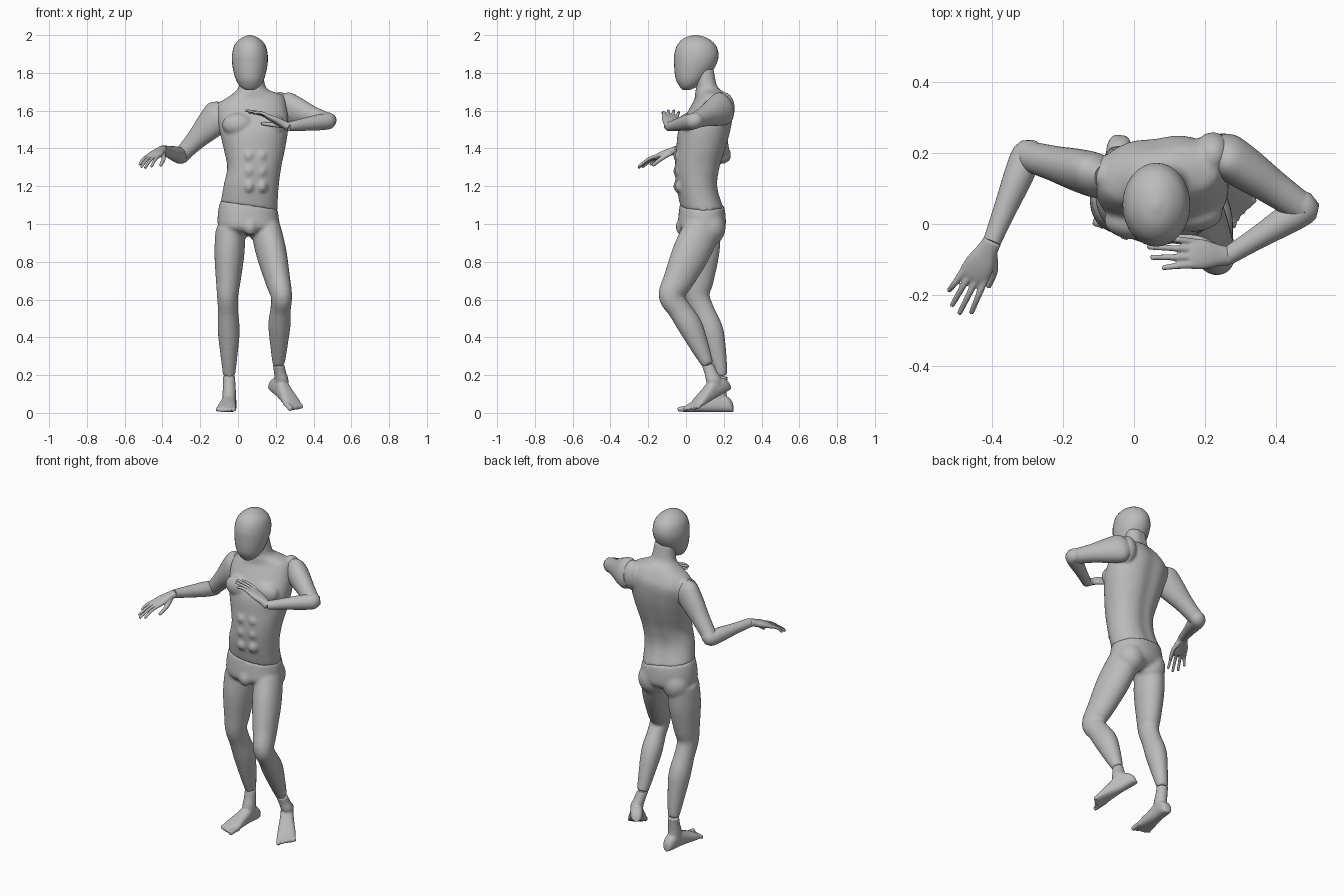
import bpy
import bmesh
import math
from mathutils import Vector, Matrix

cube = bpy.data.objects.get("Cube")
if cube:
    bpy.data.objects.remove(cube, do_unlink=True)

grey = bpy.data.materials.new("matte grey")
grey.use_nodes = True
COLOUR = (0.5, 0.5, 0.5, 1)
grey.diffuse_color = COLOUR
for node in grey.node_tree.nodes:
    if node.type == 'BSDF_PRINCIPLED':
        node.inputs["Base Color"].default_value = COLOUR
        node.inputs["Roughness"].default_value = 0.6

X, Z = Vector((1, 0, 0)), Vector((0, 0, 1))


def spline(rows, steps):
    """Smooth curve through rows of numbers."""
    out = []
    for i in range(len(rows) - 1):
        a, b, c, d = (rows[max(i - 1, 0)], rows[i], rows[i + 1], rows[min(i + 2, len(rows) - 1)])
        for k in range(steps):
            t = k / steps
            out.append([q + t / 2 * (r - p + t * (2 * p - 5 * q + 4 * r - s + t * (3 * (q - r) + s - p)))
                        for p, q, r, s in zip(a, b, c, d)])
    out.append(list(rows[-1]))
    return out


def loft(bm, rows, ref, axis=None, power=1.0, groove=0.0, sides=32, steps=5):
    """Skin oval sections: x, y, z, half width along ref, half depth, optional tilt."""
    rows = spline(rows, steps)
    centres = [Vector(r[:3]) for r in rows]
    rings = []
    for i, r in enumerate(rows):
        run = axis or (centres[min(i + 1, len(rows) - 1)] - centres[max(i - 1, 0)]).normalized()
        u = (ref + Z * (r[5] if len(r) > 5 else 0)).normalized()
        v = run.cross(u).normalized()
        ring = []
        for k in range(sides):
            ang = math.tau * k / sides
            c, s = math.cos(ang), math.sin(ang)
            w = math.copysign(abs(c) ** power, c) * max(r[3], 0.003)
            d = math.copysign(abs(s) ** power, s) * max(r[4], 0.003)
            if s > 0:
                d *= 1 - groove * math.exp(-(c / 0.22) ** 2)
            ring.append(bm.verts.new(centres[i] + u * w + v * d))
        rings.append(ring)
    for lo, hi in zip(rings, rings[1:]):
        for k in range(sides):
            n = (k + 1) % sides
            bm.faces.new((lo[k], lo[n], hi[n], hi[k]))
    bm.faces.new(rings[0])
    bm.faces.new(rings[-1])


def blob(bm, centre, size):
    bmesh.ops.create_uvsphere(bm, u_segments=24, v_segments=16, radius=1,
                              matrix=Matrix.Translation(centre) @ Matrix.Diagonal((*size, 1)))


def digit(bm, points, r0, r1, ref):
    """Rounded finger or toe through a few points."""
    points = [Vector(p) for p in points]
    end = (points[-1] - points[-2]).normalized()
    rows = [(*p, r0 + (r1 - r0) * i / (len(points) - 1),) * 1 for i, p in enumerate(points)]
    rows = [(*r, r[3]) for r in rows]
    rows.append((*(points[-1] + end * r1 * 0.7), r1 * 0.65, r1 * 0.65))
    loft(bm, rows, ref, sides=12, steps=3)


def limb(bm, a, b, c, profile):
    """Two bone limb; profile rows: place (0 root, 1 joint, 2 end), width, depth, shift."""
    a, b, c = Vector(a), Vector(b), Vector(c)
    hinge = (b - a).cross(c - b).normalized()
    rows = []
    for t, w, d, shift in profile:
        p = a.lerp(b, t) if t <= 1 else b.lerp(c, t - 1)
        front = ((b - a) if t <= 1 else (c - b)).normalized().cross(hinge)
        rows.append((*(p + front * shift), w, d))
    loft(bm, rows, hinge)


def finish(name, bm, voxel=None, smooth=4):
    bmesh.ops.recalc_face_normals(bm, faces=bm.faces)
    me = bpy.data.meshes.new(name)
    bm.to_mesh(me)
    bm.free()
    me.materials.append(grey)
    ob = bpy.data.objects.new(name, me)
    bpy.context.scene.collection.objects.link(ob)
    bpy.ops.object.select_all(action='DESELECT')
    ob.select_set(True)
    bpy.context.view_layer.objects.active = ob
    bpy.ops.object.shade_smooth_by_angle(angle=math.radians(50))
    if voxel:
        mod = ob.modifiers.new("blend", 'REMESH')
        mod.mode = 'VOXEL'
        mod.voxel_size = voxel
        mod.use_smooth_shade = True
        mod = ob.modifiers.new("soften", 'SMOOTH')
        mod.factor = 0.5
        mod.iterations = smooth
    return ob


# Head: smooth featureless egg with a narrow jaw
bm = bmesh.new()
loft(bm, [(.063, .05, 2, .006, .008), (.063, .052, 1.985, .045, .06), (.063, .055, 1.95, .08, .1),
          (.063, .055, 1.9, .094, .117), (.063, .05, 1.85, .094, .113), (.063, .037, 1.8, .085, .097),
          (.063, .025, 1.76, .072, .077), (.063, .012, 1.727, .05, .045), (.063, .002, 1.71, .022, .02)],
     X, axis=Z)
finish("head", bm)

# Torso and neck: turned and tilted, with chest, stomach and spine relief
TURN = Vector((1, .13, 0))
bm = bmesh.new()
loft(bm, [(.058, .085, 1.092, .152, .114, -.15), (.07, .058, 1.2, .145, .108, -.08),
          (.086, .061, 1.3, .143, .118, 0), (.088, .08, 1.4, .163, .13, .04),
          (.085, .1, 1.5, .182, .138, .08), (.072, .13, 1.6, .188, .118, .11),
          (.07, .135, 1.66, .168, .09, .12), (.073, .125, 1.695, .105, .076, .08),
          (.075, .11, 1.73, .07, .056, 0), (.07, .095, 1.82, .062, .052, 0)],
     TURN, axis=Z, power=.92, groove=.07, sides=48)
blob(bm, (.222, .195, 1.612), (.055, .064, .088))
blob(bm, (-.082, .137, 1.575), (.052, .056, .078))
for side in (-1, 1):
    blob(bm, Vector((.083, .02, 1.525)) + TURN * .082 * side, (.085, .053, .062))
    for row in range(3):
        z = 1.2 + .08 * row
        blob(bm, Vector((.092, -.03, z)) + TURN * .034 * side, (.031, .033, .036))
finish("torso", bm, .009)

# Hips and legs, blended into one skin
LEG = [(0, .078, .1, 0), (.35, .079, .101, 0), (.75, .066, .082, 0), (1, .056, .066, 0),
       (1.2, .053, .062, -.005), (1.45, .058, .066, -.015), (1.75, .045, .05, -.008), (2, .032, .031, 0)]
ANKLES = {"left": (.215, .115, .255), "right": (-.047, .19, .195)}
bm = bmesh.new()
loft(bm, [(.058, .085, 1.1, .154, .116, -.15), (.055, .085, 1.04, .163, .124, -.1),
          (.058, .083, .98, .16, .122, 0), (.06, .085, .945, .1, .08, 0)],
     TURN, axis=Z, power=.92)
limb(bm, (.148, .085, .97), (.23, -.08, .62), ANKLES["left"], LEG)
limb(bm, (-.04, .085, .97), (-.055, .06, .62), ANKLES["right"], LEG)
blob(bm, (.135, .125, .98), (.083, .085, .092))
blob(bm, (-.022, .12, .98), (.08, .082, .092))
blob(bm, (.065, -.022, .985), (.036, .032, .045))
finish("hips_and_legs", bm, .01)

# Arms
ARM = [(-.15, .06, .04, 0), (0, .088, .06, 0), (.25, .078, .06, 0), (.6, .055, .05, 0), (.9, .044, .044, 0),
       (1, .043, .043, 0), (1.25, .042, .041, 0), (1.6, .034, .032, 0), (2, .024, .026, 0)]
WRISTS = {"left": (.265, -.09, 1.515), "right": (-.4, -.05, 1.392)}
for name, shoulder, elbow in (("left", (.258, .195, 1.612), (.478, .042, 1.545)),
                              ("right", (-.1, .135, 1.575), (-.302, .192, 1.362))):
    bm = bmesh.new()
    limb(bm, shoulder, elbow, WRISTS[name], ARM)
    finish(name + "_arm", bm)


def hand(name, tip, thumb_side):
    """Palm, four fingers and a dropped thumb."""
    wrist = Vector(WRISTS[name])
    reach = Vector(tip) - wrist
    f = reach.normalized()
    s = Vector(thumb_side)
    s = (s - f * s.dot(f)).normalized()
    n = f.cross(s)
    if n.z < 0:
        n = -n

    def at(t, side, up):
        return wrist + reach * t + s * side + n * up

    bm = bmesh.new()
    loft(bm, [(*at(t, 0, up), w, d) for t, up, w, d in
              ((-.02, 0, .026, .022), (.12, .003, .03, .02), (.3, .006, .041, .018),
               (.46, .006, .043, .014), (.54, .004, .036, .009))], s, power=.85)
    for side, length in ((.033, .93), (.011, 1), (-.011, .96), (-.032, .82)):
        digit(bm, [at(.42, side, .006), at(.65, side * 1.15, .008), at(length - .03, side * 1.3, -.008)],
              .0105, .0075, s)
    digit(bm, [at(.12, .016, -.004), at(.32, .043, -.018), at(.55, .05, -.034)], .015, .009, s)
    finish(name + "_hand", bm, .004, 3)


hand("left", (.04, -.078, 1.612), (0, 1, -.1))
hand("right", (-.507, -.25, 1.305), (.88, -.46, 0))


def foot(name, heel, toe, inner):
    """Sole wedge, ankle and five toes; inner is the big toe direction on x."""
    heel, toe = Vector(heel), Vector(toe)
    run = toe - heel
    f = run.normalized()
    s = Z.cross(f).normalized()
    n = f.cross(s)
    if s.x * inner < 0:
        s = -s

    def at(t, side, up):
        return heel + run * t + s * side + n * up

    bm = bmesh.new()
    loft(bm, [(*at(t, 0, h * .5), w, h * .5) for t, w, h in
              ((0, .014, .035), (.03, .026, .06), (.12, .035, .085), (.3, .036, .1), (.5, .042, .076),
               (.7, .05, .052), (.84, .048, .033), (.9, .04, .022))], s, axis=f, power=.8)
    ankle = Vector(ANKLES[name])
    loft(bm, [(*p, w, d) for p, w, d in
              ((ankle, .032, .031), (ankle.lerp(at(.26, 0, .09), .5), .033, .034),
               (at(.26, 0, .09), .036, .042), (at(.24, 0, .04), .034, .045))], s)
    for k in range(5):
        side = .037 - .019 * k
        r = .015 if k == 0 else .0105
        digit(bm, [at(.72, side, .018), at(.86, side * 1.1, .018), at(.96 - .025 * k, side * 1.15, r)],
              r, r * .9, s)
    finish(name + "_foot", bm, .005, 3)


foot("left", (.172, .235, .125), (.315, .018, .004), -1)
foot("right", (-.038, .25, .004), (-.068, -.042, .004), 1)
